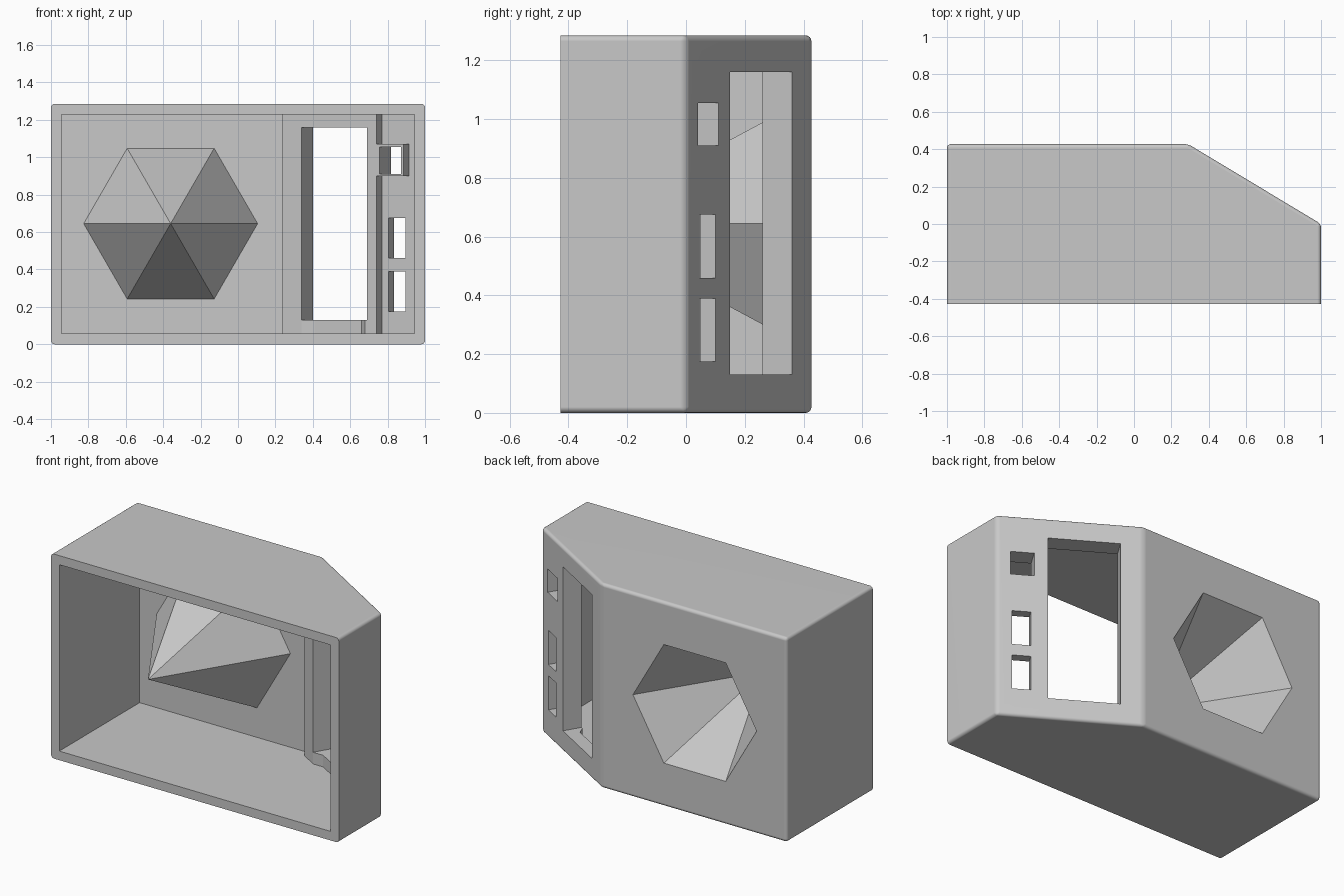
import bpy, bmesh, math
from mathutils import Vector

cube = bpy.data.objects.get("Cube")
if cube:
    bpy.data.objects.remove(cube, do_unlink=True)

HEIGHT, BACK, WALL = 1.285, 0.427, 0.057
CORNER = Vector((0.29, BACK))        # where the slanted wall begins
ALONG = Vector((0.857, -0.515))      # along the slanted wall
INWARD = Vector((-0.515, -0.857))    # into the housing

grey = bpy.data.materials.new("plain grey")
grey.use_nodes = True
colour = (0.58, 0.58, 0.58, 1)
grey.diffuse_color = colour
grey.node_tree.nodes["Principled BSDF"].inputs["Base Color"].default_value = colour


def finish(name, bm):
    bmesh.ops.recalc_face_normals(bm, faces=bm.faces)
    mesh = bpy.data.meshes.new(name)
    bm.to_mesh(mesh)
    bm.free()
    mesh.materials.append(grey)
    obj = bpy.data.objects.new(name, mesh)
    bpy.context.collection.objects.link(obj)
    return obj


def prism(name, outline, z0, z1, bevel=0):
    """Upright prism; bevel rounds every edge that is not on the front rim."""
    bm = bmesh.new()
    face = bm.faces.new([bm.verts.new((p[0], p[1], z0)) for p in outline])
    top = bmesh.ops.extrude_face_region(bm, geom=[face])["geom"]
    for v in top:
        if isinstance(v, bmesh.types.BMVert):
            v.co.z = z1
    if bevel:
        edges = [e for e in bm.edges if any(v.co.y > -0.4 for v in e.verts)]
        bmesh.ops.bevel(bm, geom=edges, offset=bevel, segments=4,
                        profile=0.5, affect='EDGES')
    return finish(name, bm)


def wall_box(name, s0, s1, t0, t1, z0, z1):
    """Box in slanted wall coordinates: s along it, t depth inward."""
    pts = [CORNER + ALONG * s + INWARD * t
           for s, t in ((s0, t0), (s1, t0), (s1, t1), (s0, t1))]
    return prism(name, pts, z0, z1)


def hex_cone(name, radius, y_base, y_tip):
    """Six-sided pyramid lying along y."""
    bm = bmesh.new()
    tip = bm.verts.new((-0.36, y_tip, 0.645))
    ring = [bm.verts.new((-0.36 + radius * math.cos(a), y_base,
                          0.645 + radius * math.sin(a)))
            for a in (math.radians(60 * i) for i in range(6))]
    bm.faces.new(ring)
    for i in range(6):
        bm.faces.new((ring[i], ring[(i + 1) % 6], tip))
    return finish(name, bm)


def combine(target, other, operation):
    mod = target.modifiers.new(operation.lower(), 'BOOLEAN')
    mod.operation, mod.solver, mod.object = operation, 'EXACT', other
    bpy.context.view_layer.objects.active = target
    bpy.ops.object.modifier_apply(modifier=mod.name)
    bpy.data.objects.remove(other, do_unlink=True)


# Outer housing with rounded edges, open at the front
housing = prism("housing", [(-1, -BACK), (1, -BACK), (1, 0), CORNER, (-1, BACK)],
                0, HEIGHT, bevel=0.02)
inner = 1 - WALL
cavity = prism("cavity", [(-inner, -0.5), (inner, -0.5), (inner, -0.034),
                          (0.272, 0.37), (-inner, 0.37)], WALL, HEIGHT - WALL)
combine(housing, cavity, 'DIFFERENCE')

# Thick panel behind the slot, small socket frame and cone, seen from inside
for part in (wall_box("panel", 0.01, 0.595, 0.03, 0.117, 0.03, HEIGHT - 0.03),
             wall_box("socket_frame", 0.55, 0.764, 0.03, 0.1165, 0.9, 1.07),
             hex_cone("cone_shell", 0.4836, 0.40, -0.38)):
    combine(housing, part, 'UNION')

# Openings: slot, socket, two windows, sill notch and the hollow of the cone
for cutter in (wall_box("slot", 0.128, 0.537, -0.1, 0.2, 0.13, 1.16),
               wall_box("socket", 0.615, 0.75, -0.1, 0.2, 0.91, 1.055),
               wall_box("upper_window", 0.635, 0.741, -0.1, 0.1, 0.46, 0.675),
               wall_box("lower_window", 0.635, 0.741, -0.1, 0.1, 0.175, 0.39),
               prism("sill_notch", [(0.34, 0.1), (0.34, 0.26), (0.41, 0.26),
                                    (0.66, 0.11), (0.68, 0.055), (0.68, 0)],
                     WALL, 0.14),
               hex_cone("cone_hollow", 0.4446, 0.45, -0.25)):
    combine(housing, cutter, 'DIFFERENCE')

# Smooth rounded edges, flat everywhere else
bpy.ops.object.select_all(action='DESELECT')
housing.select_set(True)
bpy.context.view_layer.objects.active = housing
bpy.ops.object.shade_smooth_by_angle(angle=math.radians(25))
weighted = housing.modifiers.new("weighted normals", 'WEIGHTED_NORMAL')
weighted.keep_sharp = True
